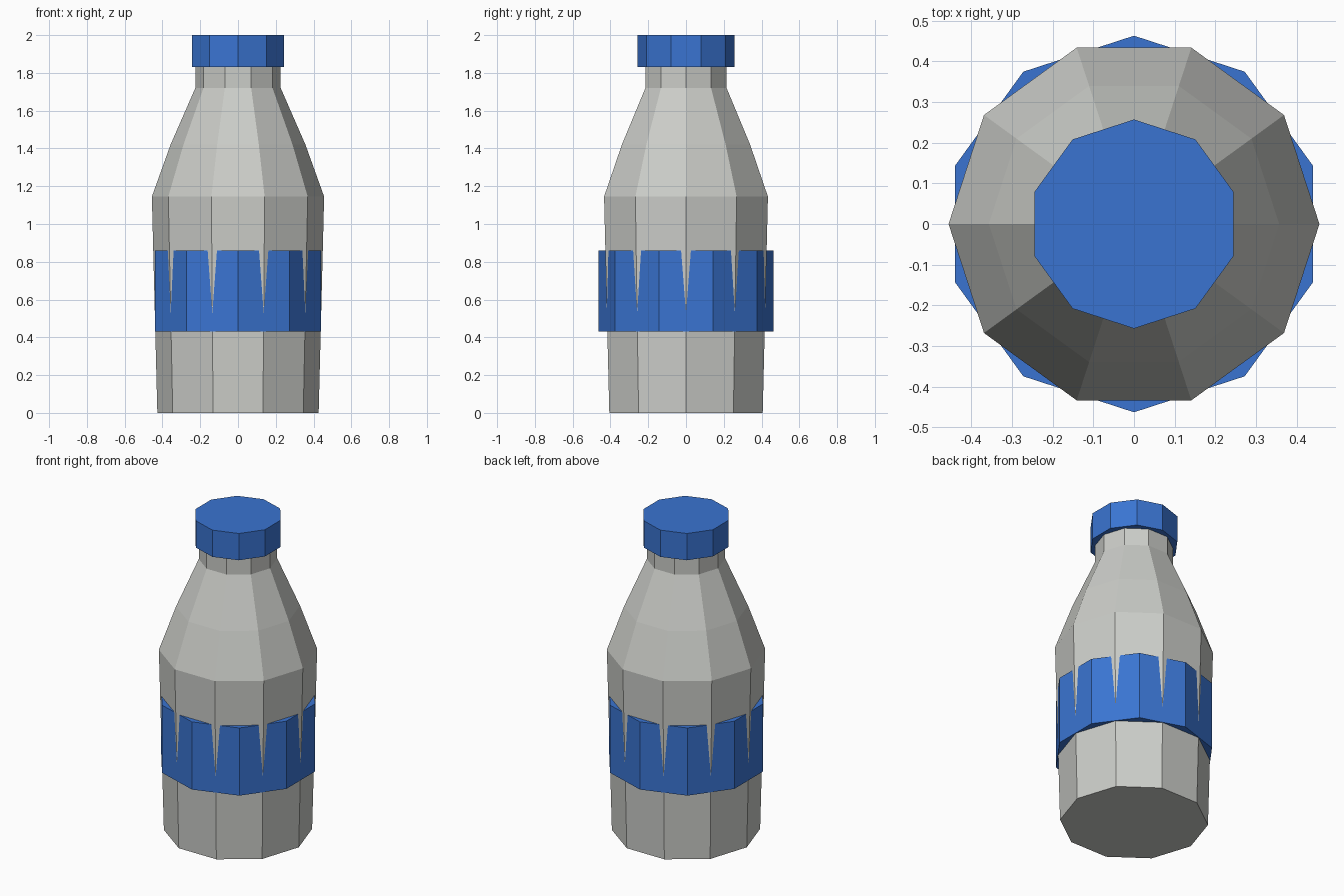
import bpy
import bmesh
from math import cos, sin, pi

SIDES = 10

cube = bpy.data.objects.get("Cube")
if cube:
    bpy.data.objects.remove(cube, do_unlink=True)


def material(name, color):
    mat = bpy.data.materials.new(name)
    mat.use_nodes = True
    mat.diffuse_color = color
    mat.node_tree.nodes["Principled BSDF"].inputs["Base Color"].default_value = color
    return mat


def lathe(name, profile, mat, turn=0.0):
    """Closed ten-sided solid from (radius, height) pairs, bottom to top."""
    bm = bmesh.new()
    rings = []
    for r, z in profile:
        angles = [turn + 2 * pi * i / SIDES for i in range(SIDES)]
        rings.append([bm.verts.new((r * cos(a), r * sin(a), z)) for a in angles])
    for low, high in zip(rings, rings[1:]):
        for i in range(SIDES):
            j = (i + 1) % SIDES
            bm.faces.new((low[i], low[j], high[j], high[i]))
    bm.faces.new(rings[0][::-1])
    bm.faces.new(rings[-1])
    mesh = bpy.data.meshes.new(name)
    bm.to_mesh(mesh)
    bm.free()
    mesh.materials.append(mat)
    obj = bpy.data.objects.new(name, mesh)
    bpy.context.collection.objects.link(obj)
    return obj


grey = material("pale grey", (0.60, 0.61, 0.58, 1))
blue = material("blue", (0.042, 0.175, 0.64, 1))

# Body, shoulders and neck in one profile
lathe("bottle", [(0.427, 0), (0.456, 1.145), (0.357, 1.42),
                 (0.226, 1.72), (0.226, 1.85)], grey)

# Label band and cap are turned half a side, so the body corners cut the band
half_side = pi / SIDES
lathe("label_band", [(0.463, 0.43), (0.463, 0.86)], blue, half_side)
lathe("cap", [(0.257, 1.83), (0.257, 2)], blue, half_side)
